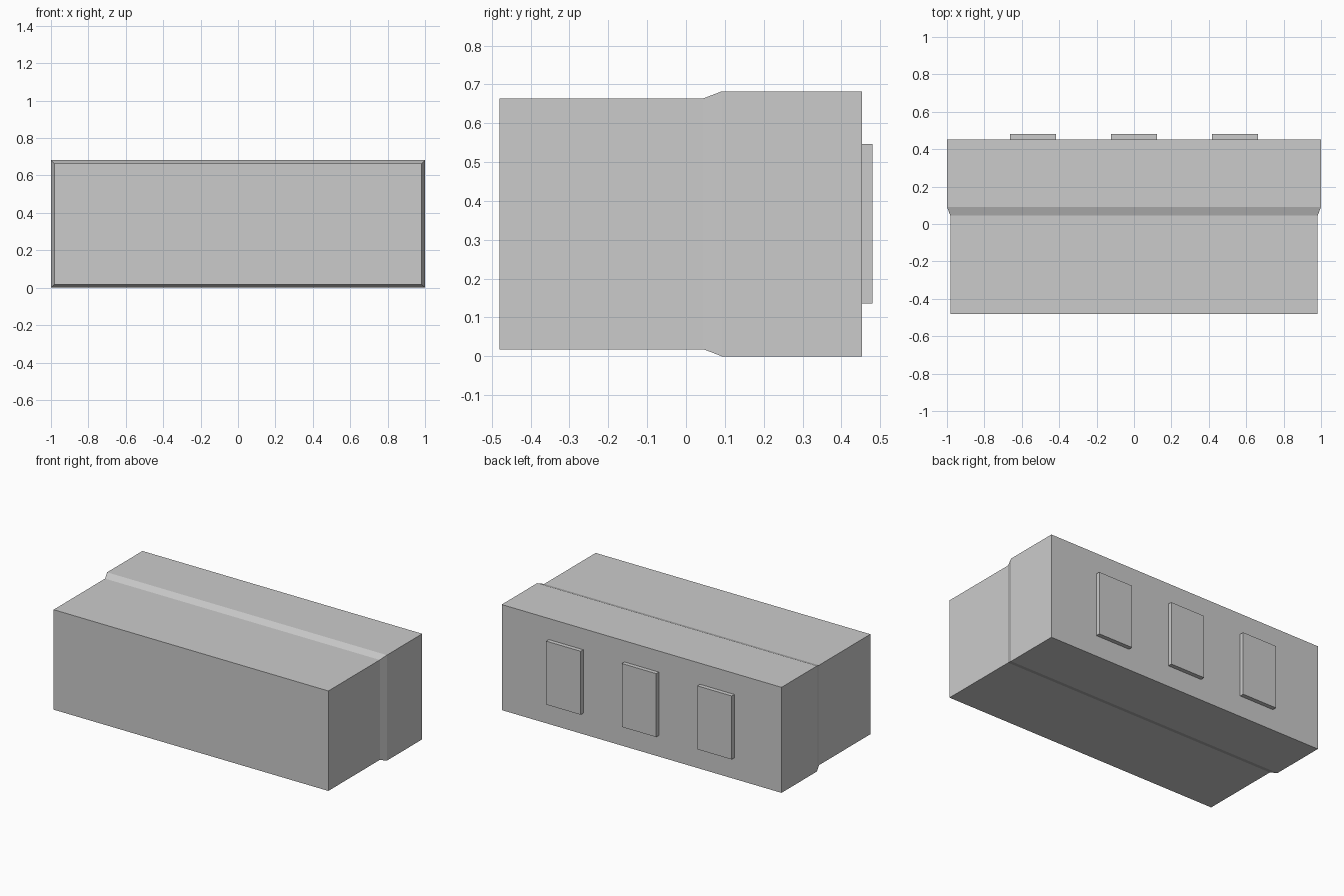
import bpy, bmesh

if "Cube" in bpy.data.objects:
    bpy.data.objects.remove(bpy.data.objects["Cube"])

MID_Z = 0.341


def finish(name, bm):
    bmesh.ops.recalc_face_normals(bm, faces=bm.faces)
    mesh = bpy.data.meshes.new(name)
    bm.to_mesh(mesh)
    bm.free()
    obj = bpy.data.objects.new(name, mesh)
    bpy.context.collection.objects.link(obj)
    return obj


def loft(name, sections, x=0.0):
    """Join rectangular sections (y, half width, half height) along y."""
    bm = bmesh.new()
    rings = [[bm.verts.new((x + sx * w, y, MID_Z + sz * h))
              for sx, sz in ((-1, -1), (1, -1), (1, 1), (-1, 1))]
             for y, w, h in sections]
    for a, b in zip(rings, rings[1:]):
        for i in range(4):
            j = (i + 1) % 4
            bm.faces.new((a[i], a[j], b[j], b[i]))
    bm.faces.new(rings[0])
    bm.faces.new(rings[-1])
    return finish(name, bm)


# Housing: slim front block, sloped shoulder, wider rear block
loft("housing", [(-0.48, 0.982, 0.323), (0.045, 0.982, 0.323),
                 (0.092, 1.0, 0.341), (0.453, 1.0, 0.341)])

# Three raised pads on the back
for i, x in enumerate((-0.54, 0.0, 0.54)):
    loft(f"back_pad_{i + 1}", [(0.453, 0.123, 0.205), (0.48, 0.123, 0.205)], x)
